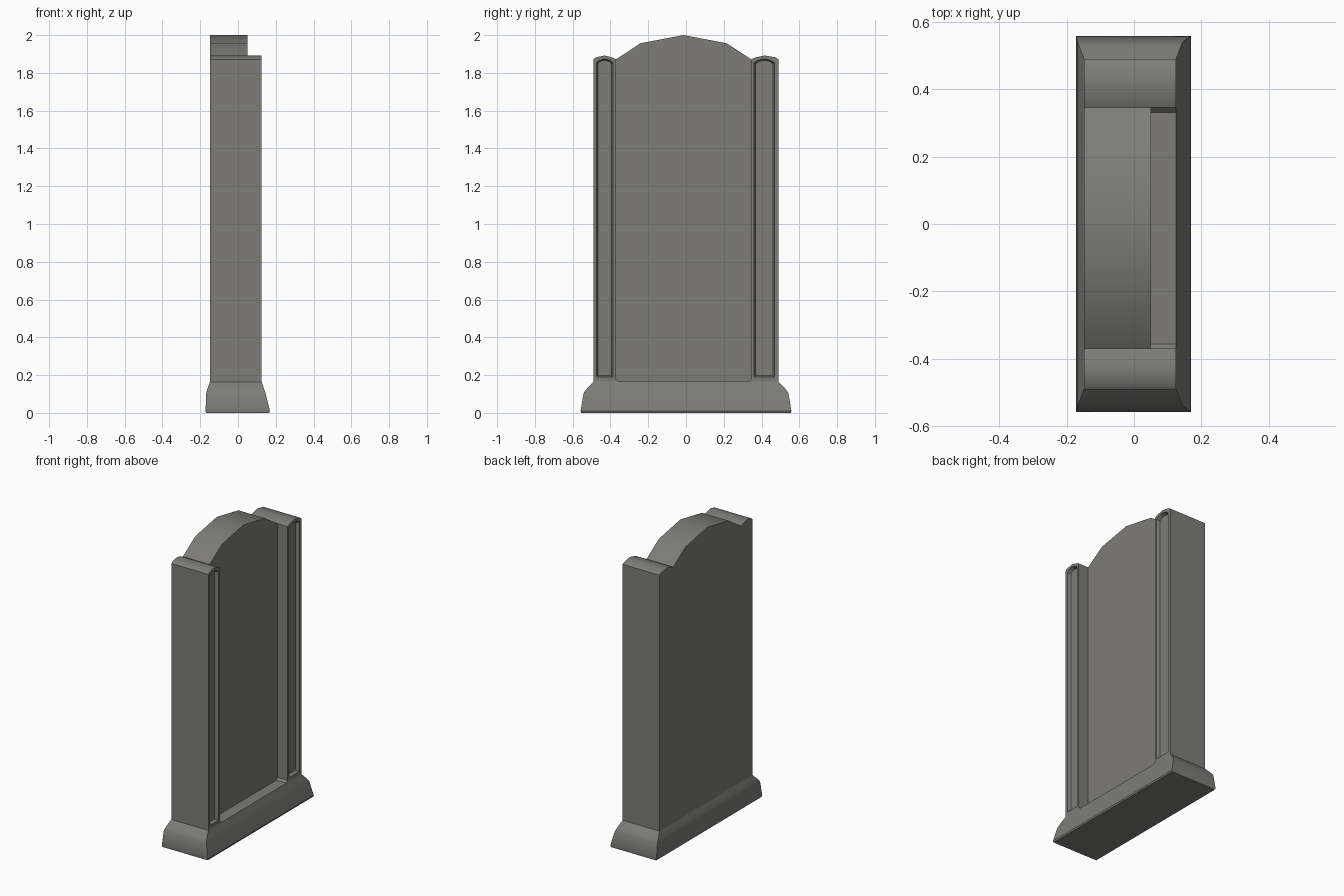
import bpy, bmesh, math

if "Cube" in bpy.data.objects:
    bpy.data.objects.remove(bpy.data.objects["Cube"])

stone = bpy.data.materials.new("grey stone")
stone.diffuse_color = (0.205, 0.203, 0.190, 1)
stone.use_nodes = True
stone.node_tree.nodes["Principled BSDF"].inputs["Base Color"].default_value = stone.diffuse_color


def loft(name, rings, cap_end=True):
    """Skin matching rings of points into one mesh object."""
    bm = bmesh.new()
    vs = [[bm.verts.new(p) for p in r] for r in rings]
    n = len(rings[0])
    for a, b in zip(vs, vs[1:]):
        for i in range(n):
            j = (i + 1) % n
            bm.faces.new((a[i], a[j], b[j], b[i]))
    bm.faces.new(vs[0][::-1])
    if cap_end:
        bm.faces.new(vs[-1])
    bmesh.ops.recalc_face_normals(bm, faces=bm.faces)
    me = bpy.data.meshes.new(name)
    bm.to_mesh(me)
    bm.free()
    ob = bpy.data.objects.new(name, me)
    bpy.context.collection.objects.link(ob)
    me.materials.append(stone)
    return ob


def prism(name, outline, x0, x1, outline2=None):
    """Extrude a (y, z) outline along x, optionally to a second outline."""
    return loft(name, [[(x0, y, z) for y, z in outline],
                       [(x1, y, z) for y, z in (outline2 or outline)]])


def cut(target, cutter):
    m = target.modifiers.new("cut", 'BOOLEAN')
    m.operation, m.object, m.solver = 'DIFFERENCE', cutter, 'EXACT'
    bpy.context.view_layer.objects.active = target
    bpy.ops.object.modifier_apply(modifier=m.name)
    bpy.data.objects.remove(cutter)


def smooth(ob):
    bpy.ops.object.select_all(action='DESELECT')
    ob.select_set(True)
    bpy.context.view_layer.objects.active = ob
    bpy.ops.object.shade_smooth_by_angle(angle=math.radians(30))


# slab with arched crown and rounded shoulders
top = [(0.489, 1.872), (0.475, 1.882), (0.415, 1.892), (0.365, 1.881), (0.345, 1.872),
       (0.215, 1.957), (-0.013, 2.0), (-0.241, 1.957), (-0.37, 1.872),
       (-0.388, 1.881), (-0.432, 1.892), (-0.478, 1.882), (-0.491, 1.872)]
slab = prism("headstone_slab", [(-0.491, 0.15), (0.489, 0.15)] + top, -0.148, 0.125)

# recessed inscription panel, open at the top
yl, yr, zf, c = -0.37, 0.345, 0.165, 0.014
panel = [(yl + c, zf), (yr - c, zf), (yr, zf + c), (yr, 2.2), (yl, 2.2), (yl, zf + c)]
cut(slab, prism("panel_cutter", panel, 0.05, 0.3))


# narrow grooves in the two pillars, with sloping sides
def groove(y0, y1, e):
    m, s = (y0 + y1) / 2, (y1 - y0) * 0.2
    return [(y0 + e, 0.19 + e), (y1 - e, 0.19 + e), (y1 - e, 1.855 - e),
            (y1 - s, 1.868 - e), (m, 1.875 - e), (y0 + s, 1.868 - e), (y0 + e, 1.855 - e)]


for y0, y1 in ((-0.475, -0.386), (0.36, 0.468)):
    # cutter starts at the groove floor and widens past the front face
    cut(slab, prism("groove_cutter", groove(y0, y1, 0.008), 0.103, 0.127, groove(y0, y1, 0)))
smooth(slab)

# flared plinth
rings = [(-0.169, 0.165, 0.555, 0.0), (-0.172, 0.169, 0.558, 0.01),
         (-0.168, 0.146, 0.542, 0.105), (-0.163, 0.139, 0.528, 0.125),
         (-0.148, 0.125, 0.490, 0.165)]
plinth = loft("plinth", [[(a, -y, z), (b, -y, z), (b, y, z), (a, y, z)]
                         for a, b, y, z in rings], cap_end=False)
smooth(plinth)
